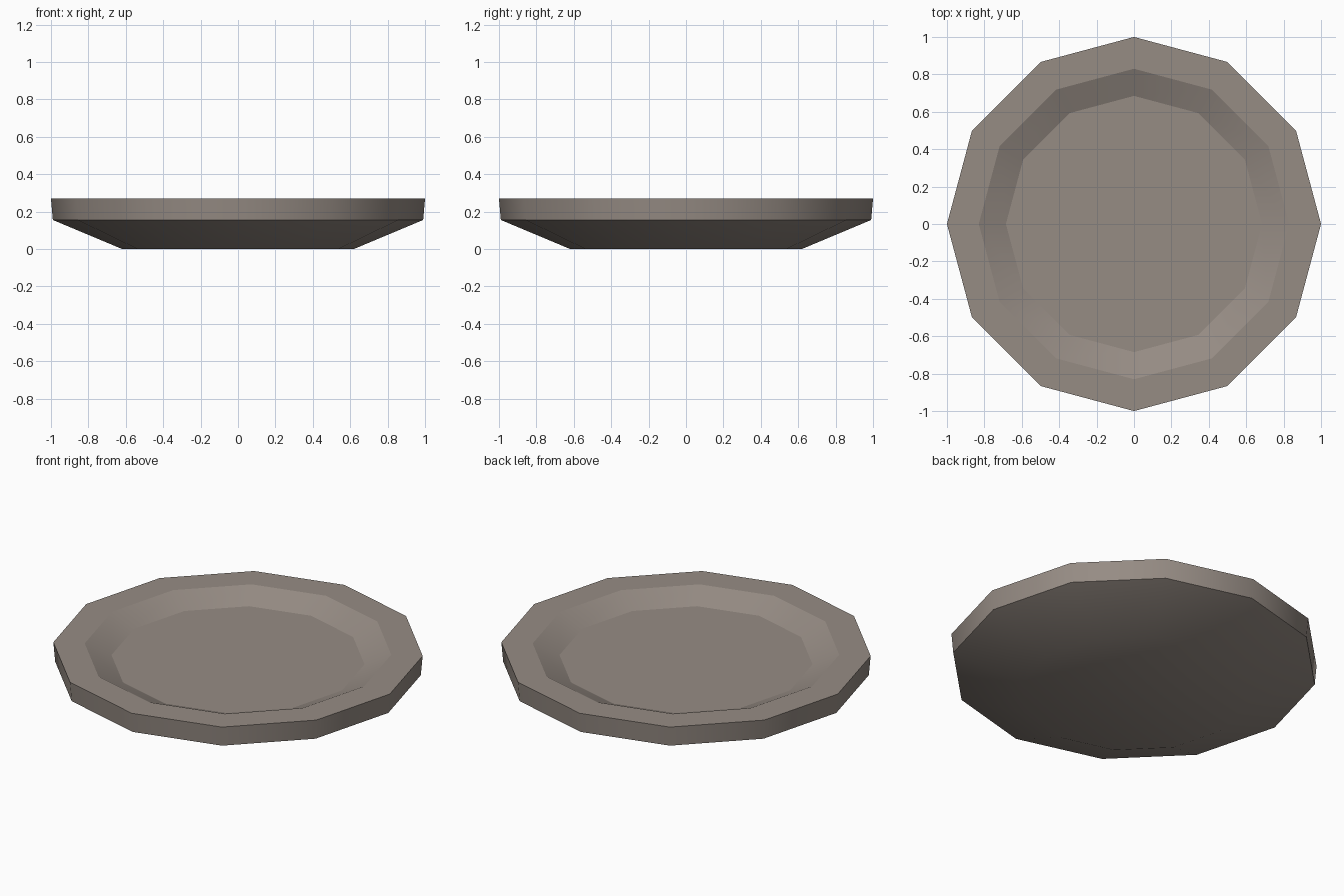
import bpy, bmesh, math

if "Cube" in bpy.data.objects:
    bpy.data.objects.remove(bpy.data.objects["Cube"])

SIDES = 12
# Plate profile from the underside to the inner floor: (radius, height)
PROFILE = [(0.62, 0.0), (0.99, 0.155), (1.0, 0.27), (0.83, 0.27), (0.685, 0.207)]

clay = bpy.data.materials.new("warm_grey_clay")
clay.diffuse_color = (0.305, 0.262, 0.231, 1)
clay.use_nodes = True
clay.node_tree.nodes["Principled BSDF"].inputs["Base Color"].default_value = clay.diffuse_color

bm = bmesh.new()
# Rings of the turned shape
rings = []
for r, z in PROFILE:
    rings.append([bm.verts.new((r * math.cos(2 * math.pi * i / SIDES),
                                r * math.sin(2 * math.pi * i / SIDES), z))
                  for i in range(SIDES)])
# Walls between rings
for a, b in zip(rings, rings[1:]):
    for i in range(SIDES):
        j = (i + 1) % SIDES
        bm.faces.new((a[i], a[j], b[j], b[i]))
# Underside and floor
bm.faces.new(list(reversed(rings[0])))
bm.faces.new(rings[-1])
# Smooth around the walls, crisp at the rings above the foot
for f in bm.faces:
    f.smooth = True
for ring in rings[1:]:
    for i in range(SIDES):
        bm.edges.get((ring[i], ring[(i + 1) % SIDES])).smooth = False

mesh = bpy.data.meshes.new("plate")
bm.to_mesh(mesh)
bm.free()
mesh.materials.append(clay)
plate = bpy.data.objects.new("plate", mesh)
bpy.context.collection.objects.link(plate)
